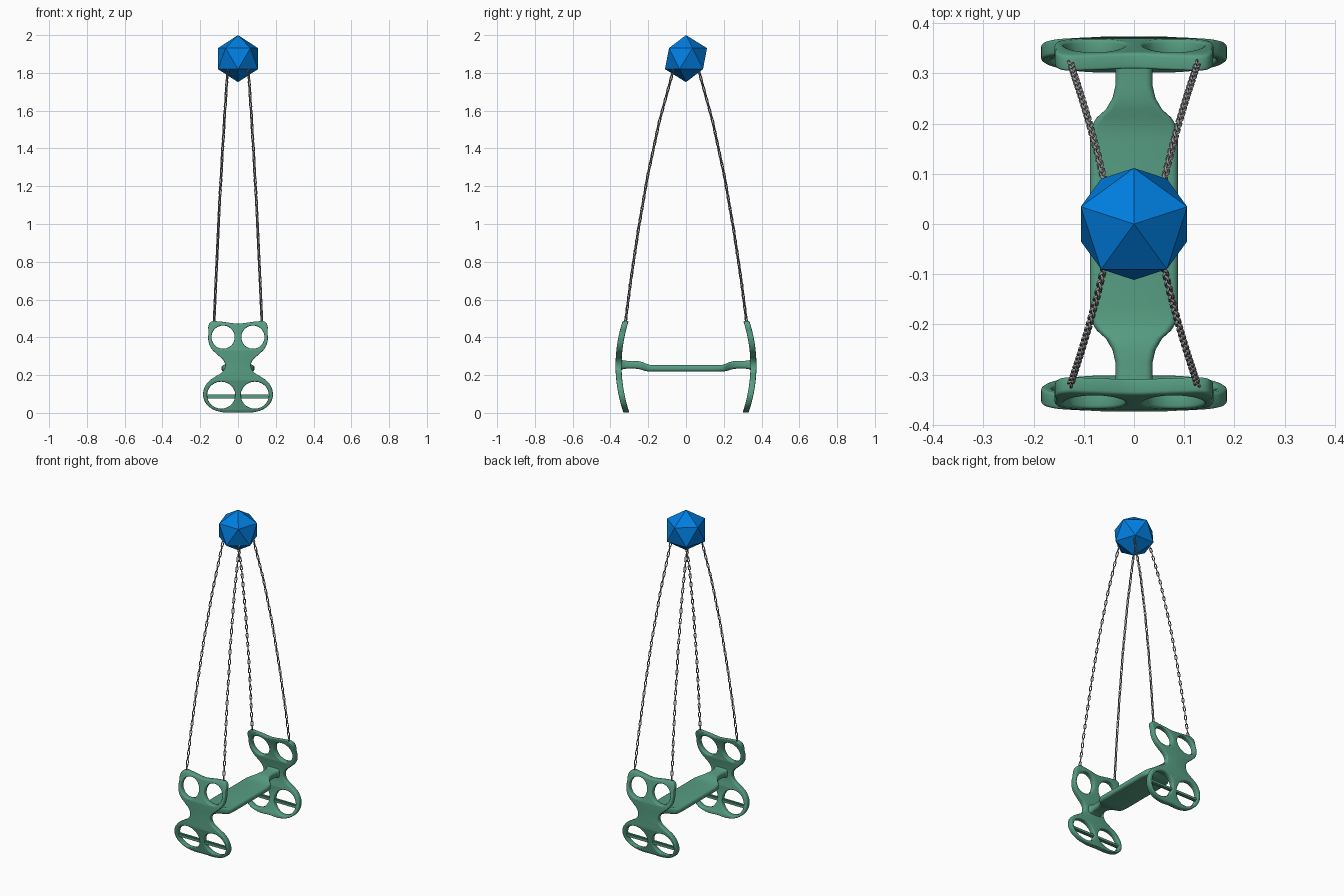
import bpy, bmesh, math
from mathutils import Vector, Matrix

if "Cube" in bpy.data.objects:
    bpy.data.objects.remove(bpy.data.objects["Cube"])


def material(name, rgb):
    m = bpy.data.materials.new(name)
    m.diffuse_color = (*rgb, 1)
    m.use_nodes = True
    m.node_tree.nodes["Principled BSDF"].inputs["Base Color"].default_value = m.diffuse_color
    return m


GREEN = material("green_plastic", (0.095, 0.34, 0.225))
BLUE = material("blue_hub", (0.0, 0.21, 0.75))
STEEL = material("steel", (0.3, 0.3, 0.3))


def finish(bm, name, mat, angle=40):
    bmesh.ops.recalc_face_normals(bm, faces=bm.faces)
    me = bpy.data.meshes.new(name)
    bm.to_mesh(me)
    bm.free()
    me.materials.append(mat)
    ob = bpy.data.objects.new(name, me)
    bpy.context.collection.objects.link(ob)
    if angle:
        bpy.ops.object.select_all(action='DESELECT')
        ob.select_set(True)
        bpy.context.view_layer.objects.active = ob
        bpy.ops.object.shade_smooth_by_angle(angle=math.radians(angle))
    return ob


def bend(z):
    return 0.357 - 0.037 * ((z - 0.25) / 0.235) ** 2


# hub: plain icosahedron with a vertex up
bm = bmesh.new()
bmesh.ops.create_icosphere(bm, subdivisions=1, radius=0.1245,
                           matrix=Matrix.Translation((0, 0, 1.8755)) @ Matrix.Rotation(math.pi / 2, 4, 'Z'))
finish(bm, "hub", BLUE, 0)

# end frame profile: half outline from top centre to bottom centre, plus four holes
half = [(0, 0.472), (0.05, 0.478), (0.10, 0.484), (0.142, 0.483), (0.156, 0.462), (0.156, 0.425),
        (0.158, 0.39), (0.144, 0.345), (0.105, 0.305), (0.077, 0.278), (0.068, 0.25), (0.08, 0.22),
        (0.12, 0.192), (0.16, 0.162), (0.184, 0.11), (0.178, 0.065), (0.145, 0.026), (0.08, 0.003), (0, 0.003)]
outline = half + [(-x, z) for x, z in half[-2:0:-1]]


def ellipse(cx, cz, rx, rz, n=12):
    return [(cx + rx * math.cos(a * math.tau / n), cz + rz * math.sin(a * math.tau / n)) for a in range(n)]


loops = [outline]
for s in (-1, 1):
    loops += [ellipse(s * 0.079, 0.401, 0.061, 0.061), ellipse(s * 0.089, 0.094, 0.074, 0.071)]

cu = bpy.data.curves.new("frame_profile", 'CURVE')
cu.dimensions = '2D'
cu.fill_mode = 'BOTH'
cu.extrude, cu.bevel_depth, cu.offset, cu.bevel_resolution = 0.010, 0.006, -0.006, 2
cu.resolution_u = 4
for pts in loops:
    sp = cu.splines.new('BEZIER')
    sp.bezier_points.add(len(pts) - 1)
    sp.use_cyclic_u = True
    for bp, (x, z) in zip(sp.bezier_points, pts):
        bp.co = (x, z, 0)
        bp.handle_left_type = bp.handle_right_type = 'AUTO'
prof = bpy.data.objects.new("frame_profile", cu)
bpy.context.collection.objects.link(prof)
bpy.context.view_layer.update()
flat = bpy.data.meshes.new_from_object(prof.evaluated_get(bpy.context.evaluated_depsgraph_get()))
bpy.data.objects.remove(prof)

# end frames: slice the flat plate, then bow it
for side, name in ((-1, "front_end_frame"), (1, "back_end_frame")):
    bm = bmesh.new()
    bm.from_mesh(flat)
    bmesh.ops.remove_doubles(bm, verts=bm.verts, dist=1e-5)
    for k in range(1, 16):
        bmesh.ops.bisect_plane(bm, geom=bm.verts[:] + bm.edges[:] + bm.faces[:],
                               plane_co=(0, k * 0.03, 0), plane_no=(0, 1, 0))
    for v in bm.verts:
        x, z, d = v.co
        v.co = (x, side * (bend(z) + d), z)
    finish(bm, name, GREEN)

# foot bars across the lower holes
for side, name in ((-1, "front_foot_bar"), (1, "back_foot_bar")):
    bm = bmesh.new()
    bmesh.ops.create_cube(bm, size=1, matrix=Matrix.Translation((0, side * bend(0.086), 0.086))
                          @ Matrix.Diagonal((0.335, 0.02, 0.022, 1)))
    bmesh.ops.bevel(bm, geom=bm.edges[:], offset=0.005, segments=2, affect='EDGES')
    finish(bm, name, GREEN)

# seat: lofted rounded sections (y, half width, centre z, half thickness)
st = [(0, 0.088, 0.236, 0.017), (0.10, 0.088, 0.236, 0.017), (0.165, 0.088, 0.236, 0.017),
      (0.195, 0.085, 0.237, 0.018), (0.212, 0.074, 0.241, 0.020), (0.228, 0.056, 0.247, 0.021),
      (0.25, 0.043, 0.253, 0.021), (0.275, 0.037, 0.255, 0.020), (0.315, 0.037, 0.255, 0.021),
      (0.335, 0.040, 0.255, 0.024), (0.352, 0.052, 0.255, 0.033)]
st = [(-y, w, z, t) for y, w, z, t in st[:0:-1]] + st
bm = bmesh.new()
rings = []
for y, w, z, t in st:
    r = 0.014
    ring = []
    for cx, cz, a0 in ((1, 1, 0), (-1, 1, 90), (-1, -1, 180), (1, -1, 270)):
        for i in range(5):
            a = math.radians(a0 + i * 22.5)
            ring.append(bm.verts.new((cx * (w - r) + r * math.cos(a), y, z + cz * (t - r) + r * math.sin(a))))
    rings.append(ring)
for a, b in zip(rings, rings[1:]):
    for i in range(20):
        j = (i + 1) % 20
        bm.faces.new((a[i], a[j], b[j], b[i]))
bm.faces.new(rings[0])
bm.faces.new(rings[-1])
finish(bm, "seat", GREEN)


def add_link(bm, mat, length=0.037, width=0.017, wire=0.0029, n=12, m=6):
    # oval link along local z
    rc = width / 2 - wire
    straight = length / 2 - wire - rc
    grid = []
    for i in range(n):
        a = (i + 0.5) * math.tau / n
        out = Vector((math.cos(a), 0, math.sin(a)))
        c = out * rc + Vector((0, 0, math.copysign(straight, out.z)))
        grid.append([bm.verts.new(mat @ (c + wire * (out * math.cos(b * math.tau / m)
                     + Vector((0, math.sin(b * math.tau / m), 0))))) for b in range(m)])
    for i in range(n):
        p, q = grid[i], grid[(i + 1) % n]
        for b in range(m):
            d = (b + 1) % m
            bm.faces.new((p[b], p[d], q[d], q[b]))


# chains: links placed at even steps along a bowed path
path = [(0.127, 0.322, 0.470), (0.118, 0.294, 0.69), (0.105, 0.254, 0.96), (0.090, 0.204, 1.25),
        (0.073, 0.142, 1.54), (0.056, 0.071, 1.80), (0.053, 0.058, 1.84)]
PITCH = 0.0295
for sx, nx in ((-1, "left"), (1, "right")):
    for sy, ny in ((-1, "front"), (1, "back")):
        pts = [Vector((sx * x, sy * y, z)) for x, y, z in path]
        bm = bmesh.new()
        pos, k = 0.0, 0
        for a, b in zip(pts, pts[1:]):
            d = (b - a).normalized()
            while pos < (b - a).length:
                rot = d.to_track_quat('Z', 'Y').to_matrix().to_4x4()
                add_link(bm, Matrix.Translation(a + d * pos) @ rot
                         @ Matrix.Rotation(math.radians(30 + 90 * (k % 2)), 4, 'Z'))
                pos += PITCH
                k += 1
            pos -= (b - a).length
        finish(bm, f"{ny}_{nx}_chain", STEEL, 60)
